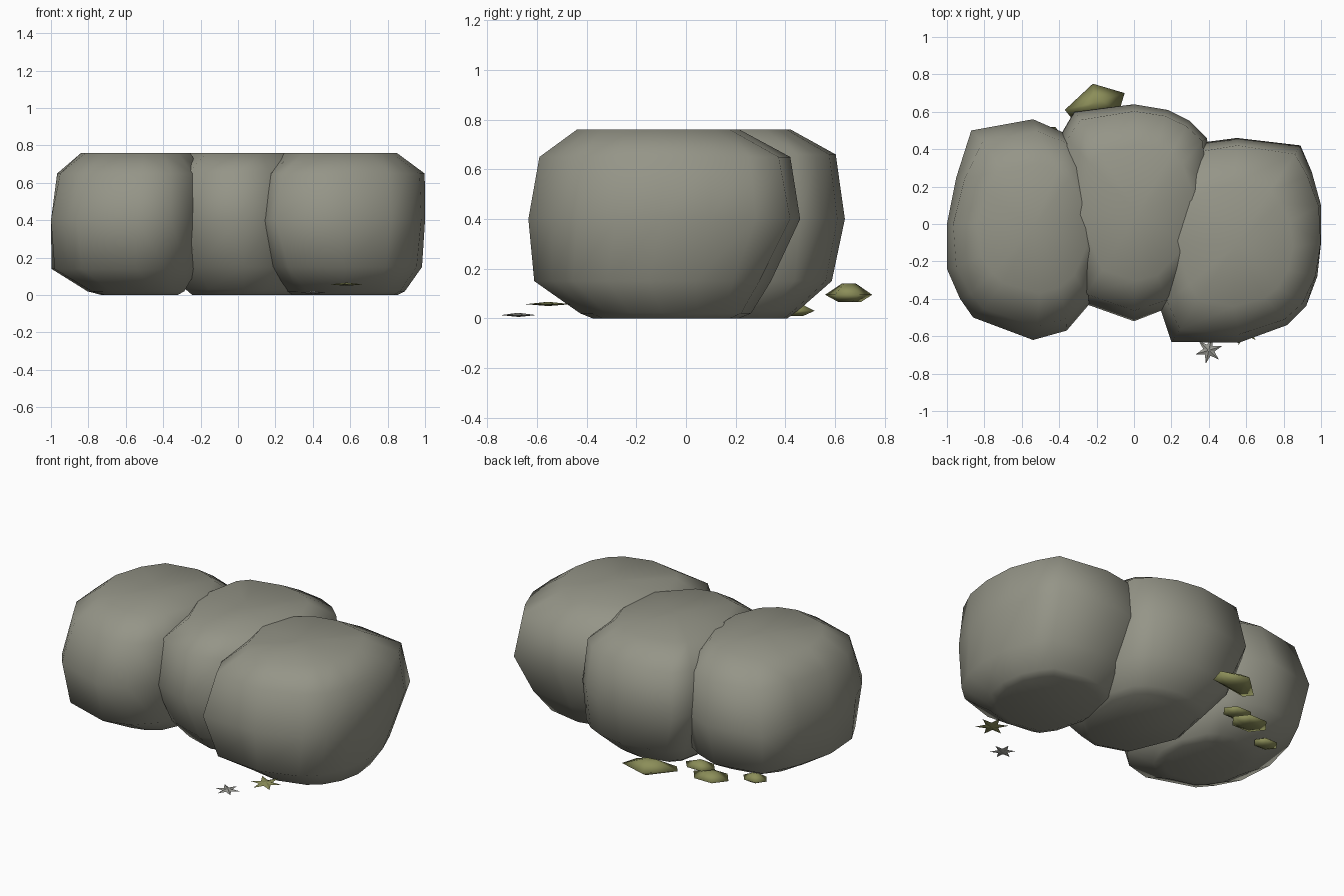
import bpy
import bmesh
from math import sin, cos, pi, hypot

cube = bpy.data.objects.get("Cube")
if cube:
    bpy.data.objects.remove(cube, do_unlink=True)


def material(name, colour):
    mat = bpy.data.materials.new(name)
    mat.use_nodes = True
    mat.diffuse_color = (*colour, 1)
    mat.node_tree.nodes["Principled BSDF"].inputs["Base Color"].default_value = (*colour, 1)
    return mat


STONE = material("grey stone", (0.30, 0.30, 0.245))
MOSS = material("olive moss", (0.26, 0.27, 0.10))
PALE = material("pale grey leaf", (0.32, 0.32, 0.29))


def loft(name, outline, centre, profile, mat, smooth=True):
    """Stack copies of a plan outline; profile holds (height, scale, shift x, shift y).
    The smaller a copy is, the rounder it gets."""
    cx, cy = centre
    count = len(outline)
    mean = sum(hypot(x - cx, y - cy) for x, y in outline) / count
    bm = bmesh.new()
    rings = []
    for z, scale, dx, dy in profile:
        roundness = (1 - scale) ** 0.5
        ring = []
        for x, y in outline:
            radius = hypot(x - cx, y - cy)
            s = scale * (1 + roundness * (mean / radius - 1))
            ring.append(bm.verts.new((cx + dx + (x - cx) * s, cy + dy + (y - cy) * s, z)))
        rings.append(ring)
    for low, high in zip(rings, rings[1:]):
        for i in range(count):
            j = (i + 1) % count
            bm.faces.new((low[i], low[j], high[j], high[i]))
    # flat base, and a fan around a centre point on top
    bm.faces.new(rings[0])
    z, scale, dx, dy = profile[-1]
    hub = bm.verts.new((cx + dx, cy + dy, z))
    for i in range(count):
        bm.faces.new((rings[-1][i], rings[-1][(i + 1) % count], hub))
    bmesh.ops.recalc_face_normals(bm, faces=bm.faces)
    for face in bm.faces:
        face.smooth = smooth
    mesh = bpy.data.meshes.new(name)
    bm.to_mesh(mesh)
    bm.free()
    mesh.materials.append(mat)
    obj = bpy.data.objects.new(name, mesh)
    bpy.context.collection.objects.link(obj)


# Three overlapping boulders
left_outline = [(0.14, -0.45), (0.2, -0.63), (0.56, -0.635), (0.82, -0.54), (0.92, -0.44),
                (0.98, -0.28), (1, -0.1), (1, 0.1), (0.95, 0.28), (0.89, 0.42),
                (0.55, 0.46), (0.32, 0.43), (0.14, 0.33), (0.08, -0.05)]
left_profile = [(0, 0.55, 0, 0), (0.02, 0.64, 0, 0), (0.15, 0.88, 0, -0.05), (0.4, 1, 0, 0),
                (0.65, 0.93, 0, 0), (0.76, 0.61, -0.03, -0.03)]
loft("left_boulder", left_outline, (0.58, -0.08), left_profile, STONE)

middle_outline = [(-0.28, -0.42), (0, -0.52), (0.18, -0.45), (0.36, -0.15), (0.39, 0.2),
                  (0.39, 0.46), (0.3, 0.55), (0.18, 0.61), (0, 0.64), (-0.32, 0.6),
                  (-0.39, 0.48), (-0.36, 0.05)]
middle_profile = [(0, 0.6, 0.02, 0.02), (0.03, 0.69, 0.02, 0.01), (0.15, 0.9, 0.03, 0.02),
                  (0.4, 1, 0, 0), (0.66, 0.94, 0, 0.01), (0.76, 0.66, 0, 0)]
loft("middle_boulder", middle_outline, (0.02, 0.06), middle_profile, STONE)

right_outline = [(-0.24, -0.43), (-0.36, -0.57), (-0.54, -0.62), (-0.86, -0.5), (-0.93, -0.4),
                 (-1, -0.24), (-1, 0), (-0.95, 0.25), (-0.87, 0.5), (-0.54, 0.56),
                 (-0.38, 0.49), (-0.27, 0.42), (-0.24, 0.1), (-0.21, -0.16)]
right_profile = [(0, 0.43, 0.08, 0), (0.02, 0.56, 0.06, 0), (0.14, 0.92, 0, 0), (0.4, 1, 0, 0),
                 (0.65, 0.92, 0.03, 0), (0.76, 0.64, 0.06, 0)]
loft("right_boulder", right_outline, (-0.6, -0.02), right_profile, STONE)


# Moss clumps tucked in behind
def moss(name, outline, centre, z, height):
    layers = [(z - height * 0.4, 0.4, 0, 0), (z, 1, 0, 0), (z + height * 0.6, 0.25, 0, 0)]
    loft(name, outline, centre, layers, MOSS)


def blob(x, y, rx, ry):
    return [(x + rx * cos(i * pi / 3), y + ry * sin(i * pi / 3)) for i in range(6)]


moss("back_moss", [(-0.37, 0.61), (-0.33, 0.56), (-0.08, 0.6), (-0.05, 0.7), (-0.22, 0.75)],
     (-0.21, 0.65), 0.095, 0.075)
for i, (x, y, z, rx, ry) in enumerate([(-0.48, 0.44, 0.03, 0.12, 0.09),
                                       (-0.4, 0.43, 0.07, 0.1, 0.07),
                                       (-0.7, 0.32, 0.03, 0.08, 0.06)]):
    moss(f"side_moss_{i + 1}", blob(x, y, rx, ry), (x, y), z, 0.05)


# Small six-pointed ground plants in front
def star(name, x, y, z, radius, mat):
    points = []
    for i in range(12):
        r = radius if i % 2 == 0 else radius * 0.42
        angle = i * pi / 6 + 0.3
        points.append((x + r * cos(angle), y + r * sin(angle)))
    layers = [(z, 0.1, 0, 0), (z + 0.007, 1, 0, 0), (z + 0.016, 0.1, 0, 0)]
    loft(name, points, (x, y), layers, mat, smooth=False)


star("grey_star_plant", 0.4, -0.675, 0.006, 0.073, PALE)
star("olive_star_plant", 0.58, -0.555, 0.05, 0.095, MOSS)
